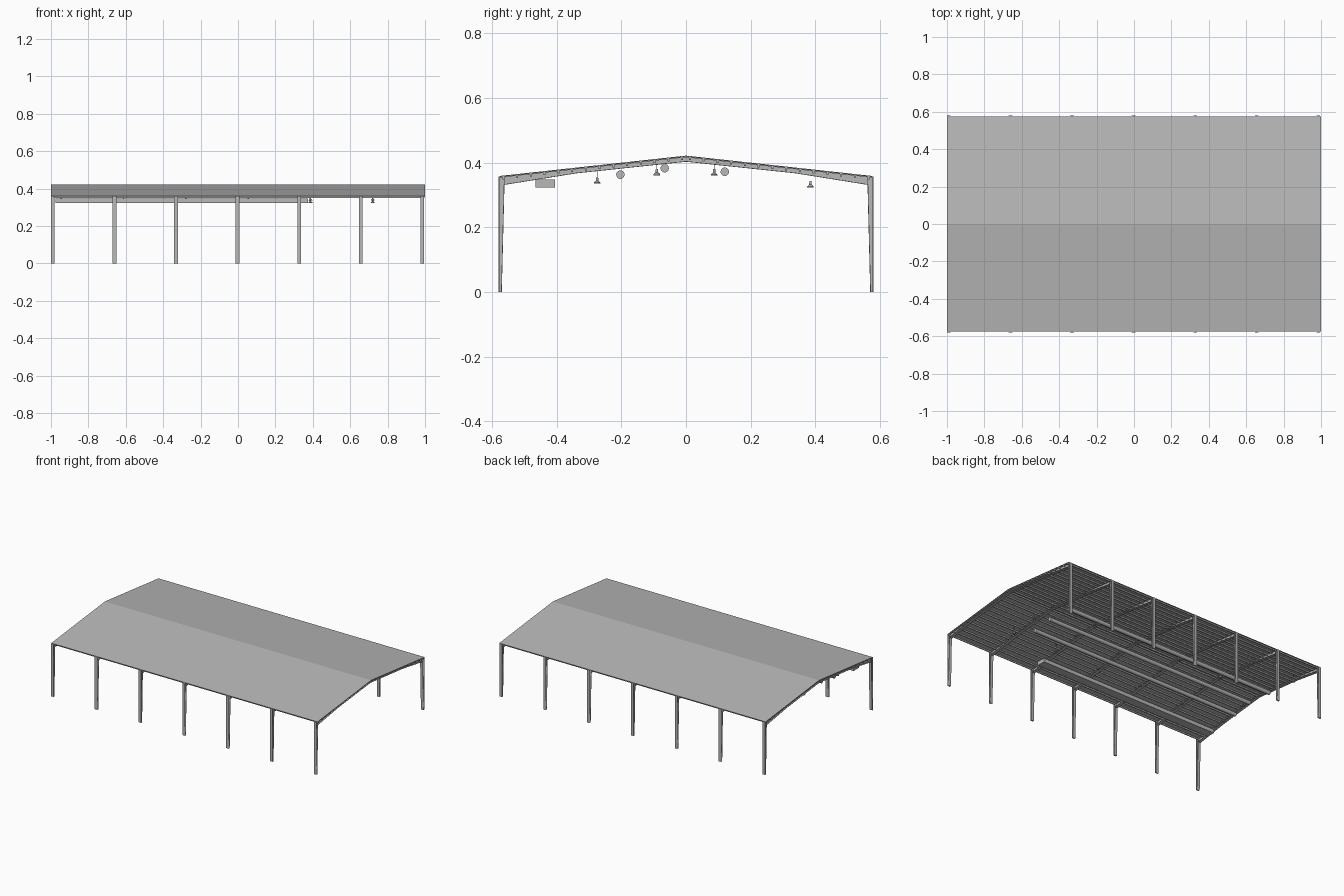
import bpy, bmesh, math

cube = bpy.data.objects.get("Cube")
if cube:
    bpy.data.objects.remove(cube)

grey = bpy.data.materials.new("steel_grey")
grey.use_nodes = True
colour = (0.48, 0.48, 0.48, 1)
grey.diffuse_color = colour
grey.node_tree.nodes["Principled BSDF"].inputs["Base Color"].default_value = colour

HALF_W, EAVE, RIDGE = 0.577, 0.359, 0.422
FRAME_X = [-0.99 + 0.3292 * i for i in range(7)]


def roof_z(y):
    return RIDGE - (RIDGE - EAVE) * abs(y) / HALF_W


def finish(name, bm):
    bmesh.ops.recalc_face_normals(bm, faces=bm.faces)
    mesh = bpy.data.meshes.new(name)
    bm.to_mesh(mesh)
    bm.free()
    mesh.materials.append(grey)
    obj = bpy.data.objects.new(name, mesh)
    bpy.context.collection.objects.link(obj)
    return obj


def prism(bm, outline, x0, x1):
    """Extrude a (y, z) outline from x0 to x1."""
    rings = [[bm.verts.new((x, y, z)) for y, z in outline] for x in (x0, x1)]
    bm.faces.new(rings[0])
    bm.faces.new(rings[1])
    n = len(outline)
    for i in range(n):
        j = (i + 1) % n
        bm.faces.new((rings[0][i], rings[0][j], rings[1][j], rings[1][i]))


def strip(a, b, t):
    """Outline of a bar from a to b, t thick to the right of its direction."""
    dy, dz = b[0] - a[0], b[1] - a[1]
    length = math.hypot(dy, dz)
    oy, oz = dz / length * t, -dy / length * t
    return [a, b, (b[0] + oy, b[1] + oz), (a[0] + oy, a[1] + oz)]


def lathe(bm, profile, cx, cy, sides=12):
    """Closed turned shape from (radius, z) points."""
    rings = []
    for r, z in profile:
        rings.append([bm.verts.new((cx + r * math.cos(math.tau * k / sides),
                                    cy + r * math.sin(math.tau * k / sides), z))
                      for k in range(sides)])
    for low, high in zip(rings, rings[1:]):
        for k in range(sides):
            m = (k + 1) % sides
            bm.faces.new((low[k], low[m], high[m], high[k]))
    bm.faces.new(rings[0])
    bm.faces.new(rings[-1])


# Roof sheets: thin folded panel over the whole length
bm = bmesh.new()
edge, thick = 0.575, 0.003
top = [(-edge, roof_z(edge)), (0, RIDGE), (edge, roof_z(edge))]
prism(bm, top + [(y, z - thick) for y, z in reversed(top)], -1, 1)
finish("roof_sheet", bm)

# Purlins under both slopes
bm = bmesh.new()
for side in (-1, 1):
    for i in range(14):
        y = 0.012 + i * 0.0425
        z = roof_z(y) - thick
        prism(bm, [(side * (y - 0.003), z), (side * (y + 0.003), z),
                   (side * (y + 0.003), z - 0.009), (side * (y - 0.003), z - 0.009)],
              -0.998, 0.998)
finish("purlins", bm)

# Tapered portal frames: I-section columns and haunched rafters
for number, x in enumerate(FRAME_X, 1):
    columns, rafters = bmesh.new(), bmesh.new()
    for side in (-1, 1):
        def flip(points):
            return [(side * y, z) for y, z in points]

        def web(bm, points):
            prism(bm, flip(points), x - 0.0015, x + 0.0015)

        def flange(bm, a, b, t=0.0022):
            prism(bm, flip(strip(a, b, t)), x - 0.01, x + 0.01)

        foot_in, head_in = (0.572, 0), (0.563, 0.357)
        web(columns, [(HALF_W, 0), (HALF_W, EAVE - 0.002), head_in, foot_in])
        flange(columns, (HALF_W, EAVE - 0.002), (HALF_W, 0), -0.0022)
        flange(columns, foot_in, head_in, -0.0022)
        eave_top, ridge_top = (0.575, roof_z(0.575) - thick), (0, RIDGE - thick)
        haunch, knee, crown = (0.565, 0.331), (0.34, 0.367), (0, 0.403)
        web(rafters, [eave_top, ridge_top, crown, knee, haunch])
        flange(rafters, eave_top, ridge_top, -0.0022)
        flange(rafters, haunch, knee)
        flange(rafters, knee, crown)
    finish(f"columns_{number}", columns)
    finish(f"rafter_{number}", rafters)

# Rectangular duct
bm = bmesh.new()
prism(bm, [(-0.465, 0.323), (-0.405, 0.323), (-0.405, 0.348), (-0.465, 0.348)],
      -0.975, 0.375)
finish("rectangular_duct", bm)

# Round ducts
for number, (y, z) in enumerate([(-0.203, 0.363), (-0.066, 0.383), (0.12, 0.372)], 1):
    bm = bmesh.new()
    ring = [(y + 0.013 * math.cos(math.tau * k / 20),
             z + 0.013 * math.sin(math.tau * k / 20)) for k in range(20)]
    prism(bm, ring, -0.975, 0.615)
    duct = finish(f"round_duct_{number}", bm)
    bpy.context.view_layer.objects.active = duct
    duct.select_set(True)
    bpy.ops.object.shade_smooth_by_angle()
    duct.select_set(False)

# Rows of hanging lamps: flared shade, neck and thin wire
for row, (y, z) in enumerate([(-0.275, 0.335), (-0.09, 0.361),
                              (0.087, 0.36), (0.385, 0.323)], 1):
    bm = bmesh.new()
    for i in range(6):
        lathe(bm, [(0.01, z), (0.01, z + 0.004), (0.004, z + 0.009),
                   (0.0035, z + 0.02), (0.0006, z + 0.02), (0.0006, roof_z(y) - thick)],
              0.72 - 0.333 * i, y)
    finish(f"lamp_row_{row}", bm)
